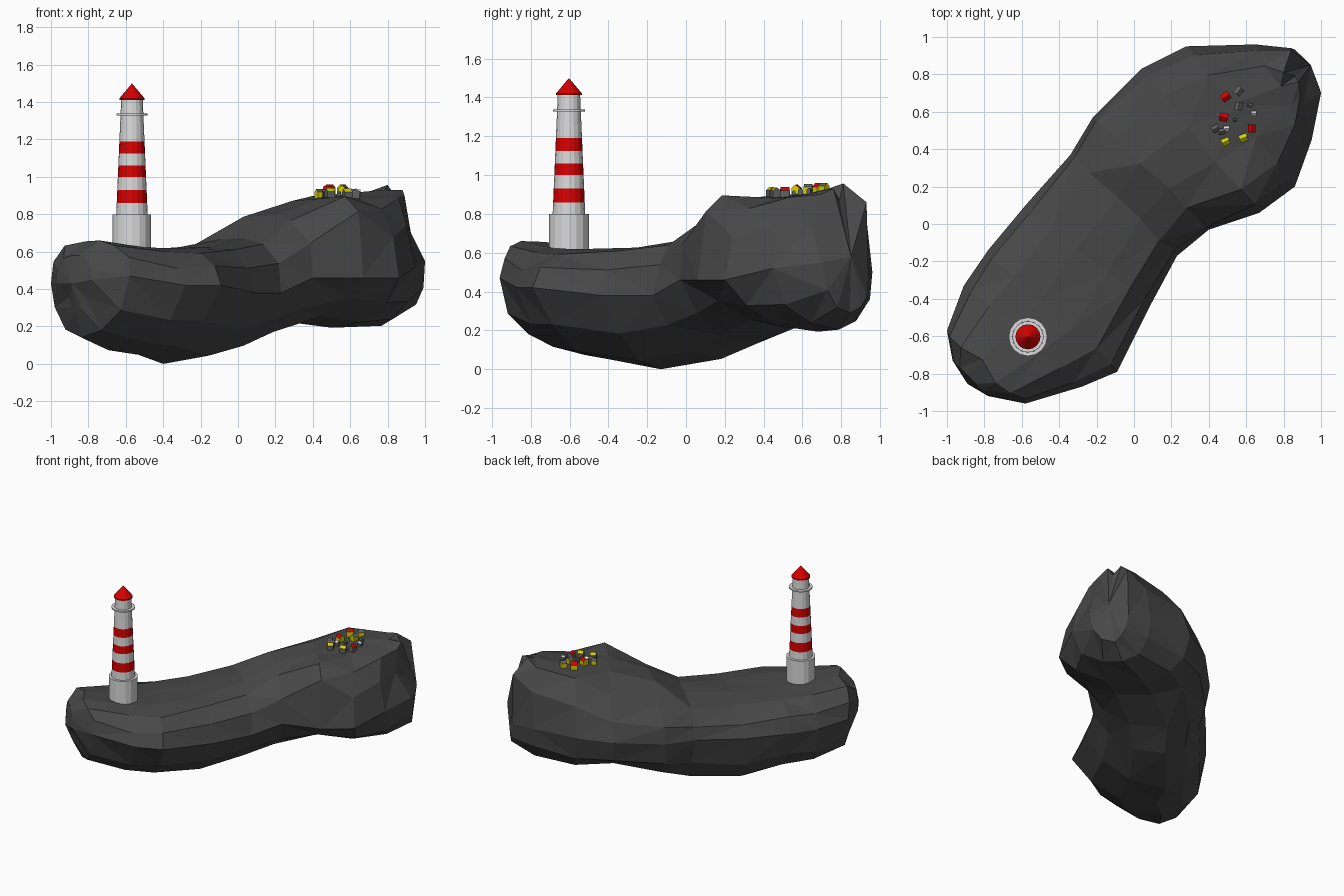
import bpy, bmesh, math, random
from mathutils import Vector
from mathutils.bvhtree import BVHTree

if "Cube" in bpy.data.objects:
    bpy.data.objects.remove(bpy.data.objects["Cube"])

random.seed(4)


def material(name, rgb):
    m = bpy.data.materials.new(name)
    m.diffuse_color = (*rgb, 1)
    m.use_nodes = True
    m.node_tree.nodes["Principled BSDF"].inputs["Base Color"].default_value = m.diffuse_color
    return m


ROCK = material("dark rock", (0.065, 0.065, 0.065))
WHITE = material("white", (0.7, 0.7, 0.7))
RED = material("red", (0.68, 0.0, 0.0))
YELLOW = material("yellow", (0.65, 0.63, 0.0))
GREY = material("grey", (0.12, 0.12, 0.12))


def finish(bm, name, mats):
    me = bpy.data.meshes.new(name)
    bm.to_mesh(me)
    bm.free()
    ob = bpy.data.objects.new(name, me)
    bpy.context.collection.objects.link(ob)
    for m in mats:
        me.materials.append(m)
    return ob


# Rock: cross-sections lofted from the low south-west end to the high north-east end
# left (x, y, z), right (x, y, z), top, bottom, gentle left slope, sharp right brow, sideways tilt
SECTIONS = [
    ((-0.97, -0.73, .43), (-0.78, -0.92, .45), .58, .28, 0.2, 0, 0),
    ((-1.00, -0.57, .43), (-0.58, -0.96, .47), .655, .14, 0.2, 0, 0),
    ((-0.91, -0.33, .42), (-0.28, -0.87, .42), .625, .075, 0.2, 0, 0),
    ((-0.78, -0.14, .42), (-0.09, -0.79, .42), .615, .05, 0.2, 0, 0),
    ((-0.58, 0.10, .42), (0.09, -0.43, .38), .63, .00, 0.3, 0, 0),
    ((-0.34, 0.37, .45), (0.23, -0.17, .38), .67, .055, 0.5, 0, 0),
    ((-0.22, 0.57, .46), (0.40, -0.03, .46), .80, .13, 1.0, 0.1, 0),
    ((0.04, 0.83, .50), (0.67, 0.06, .46), .885, .22, 1.0, 1.3, 0),
    ((0.28, 0.95, .52), (0.86, 0.20, .46), .912, .19, 0.3, 0.4, .15),
    ((0.65, 0.96, .50), (0.95, 0.45, .52), .925, .20, 0.0, 0, .1),
    ((0.84, 0.94, .48), (1.00, 0.70, .55), .90, .29, 0.0, 0, 0),
]
# (across, height, drop of gentle left slope, lift of sharp right brow)
RING = [(0, .5, 0, 0), (.05, .78, .08, 0), (.2, .97, .1, 0), (.42, 1, .02, 0), (.65, 1, 0, 0),
        (.83, .95, 0, .05), (.96, .74, 0, .14), (1, .5, 0, 0), (.87, .24, 0, 0), (.64, .06, 0, 0),
        (.36, 0, 0, 0), (.17, .08, 0, 0), (.05, .25, 0, 0)]

bm = bmesh.new()
rings = []
for s, (L, R, top, bot, g, sharp, tilt) in enumerate(SECTIONS):
    ring = []
    for t, h, drop, lift in RING:
        p = Vector(L).lerp(Vector(R), t)
        h += lift * sharp - drop * g
        edge = top + tilt * (.45 - t) if h > .5 else bot
        p.z += abs(h - .5) * 2 * (edge - p.z)
        if 0 < t < 1 and s > 0:
            k = .004 if h > .9 or h < .1 else .02
            p += Vector((random.uniform(-.015, .015), random.uniform(-.015, .015), random.uniform(-k, k)))
            p.z = max(p.z, 0)
        ring.append(bm.verts.new(p))
    rings.append(ring)
n = len(RING)
for a, b in zip(rings, rings[1:]):
    for i in range(n):
        bm.faces.new((a[i], b[i], b[(i + 1) % n], a[(i + 1) % n]))
for ring, tip in ((rings[0], (-0.89, -0.855, .43)), (rings[-1], (0.945, 0.85, .58))):
    v = bm.verts.new(tip)
    for i in range(n):
        bm.faces.new((ring[i], ring[(i + 1) % n], v))
rings[4][10].co = (-.40, -.13, 0)
# south-west rim and undercut
rings[1][4].co = (-.74, -.85, .66)
for v in rings[0][8:]:
    v.co = v.co.lerp(Vector((-.83, -.78, v.co.z)), .45)
# steep east corner, raised brow and crevice on the north-east end
for r, i, co in ((9, 5, (.86, .53, .885)), (9, 6, (.90, .46, .74)), (10, 1, (.84, .93, .86)),
                 (10, 2, (.80, .81, .957)), (10, 3, (.86, .79, .87)), (10, 4, (.88, .76, .93)),
                 (10, 5, (.89, .69, .90)), (10, 6, (.905, .64, .74))):
    rings[r][i].co = co
bmesh.ops.triangulate(bm, faces=bm.faces[:])
bmesh.ops.recalc_face_normals(bm, faces=bm.faces[:])
bm.normal_update()
ground = BVHTree.FromBMesh(bm)
finish(bm, "rock_island", [ROCK])


# Lighthouse parts: turned profiles of (radius, height)
def turned(name, profile, mats, sides=16, rule=None):
    bm = bmesh.new()
    loops = [[bm.verts.new((-.567 + r * math.cos(2 * math.pi * i / sides),
                            -.603 + r * math.sin(2 * math.pi * i / sides), z))
              for i in range(sides)] for r, z in profile]
    for j, (a, b) in enumerate(zip(loops, loops[1:])):
        for i in range(sides):
            f = bm.faces.new((a[i], a[(i + 1) % sides], b[(i + 1) % sides], b[i]))
            f.material_index = rule(j) if rule else 0
    bmesh.ops.remove_doubles(bm, verts=bm.verts[:], dist=1e-5)
    bmesh.ops.recalc_face_normals(bm, faces=bm.faces[:])
    finish(bm, name, mats)


turned("lighthouse_base", [(0, .58), (.103, .58), (.103, .8), (0, .8)], [WHITE])
heights = [.8, .86, .93, 1.0, 1.06, 1.125, 1.19, 1.415]
turned("lighthouse_tower", [(.084 - (z - .8) * .043, z) for z in heights], [WHITE, RED],
       rule=lambda j: j % 2)
turned("lighthouse_roof", [(0, 1.412), (.067, 1.412), (.067, 1.42), (0, 1.5)], [RED])
turned("gallery", [(.055, 1.328), (.083, 1.328), (.083, 1.338), (.055, 1.338)], [WHITE], 24)


# Village: little gabled houses set on the plateau
def house(i, x, y, s, turn, wall, roof):
    hit = ground.ray_cast(Vector((x, y, 2)), Vector((0, 0, -1)))[0]
    bm = bmesh.new()
    w, d, e, r = s * .48, s * .45, s * .72, s * 1.1
    a, b = [[bm.verts.new((sx, py, pz)) for py, pz in
             ((-d, -.01), (d, -.01), (d, e), (0, r), (-d, e))] for sx in (-w, w)]
    bm.faces.new(a)
    bm.faces.new(b)
    for k in range(5):
        f = bm.faces.new((a[k], a[(k + 1) % 5], b[(k + 1) % 5], b[k]))
        f.material_index = 1 if k in (2, 3) else 0
    bmesh.ops.recalc_face_normals(bm, faces=bm.faces[:])
    ob = finish(bm, f"house_{i}", [wall, roof])
    ob.location = (x, y, hit.z)
    ob.rotation_euler.z = math.radians(turn)


HOUSES = [
    (.49, .68, .05, 35, YELLOW, RED), (.48, .57, .048, -15, YELLOW, RED), (.63, .51, .046, 90, GREY, RED),
    (.49, .44, .044, 25, GREY, YELLOW), (.585, .46, .046, 20, GREY, YELLOW),
    (.56, .71, .046, 50, YELLOW, GREY), (.56, .63, .045, 80, YELLOW, GREY),
    (.435, .51, .04, 30, YELLOW, GREY), (.47, .495, .036, 10, GREY, GREY),
    (.62, .635, .026, -20, GREY, GREY), (.54, .555, .022, 0, GREY, GREY),
    (.64, .59, .03, 0, GREY, WHITE), (.495, .51, .032, 5, GREY, WHITE),
]
for i, h in enumerate(HOUSES):
    house(i + 1, *h)
